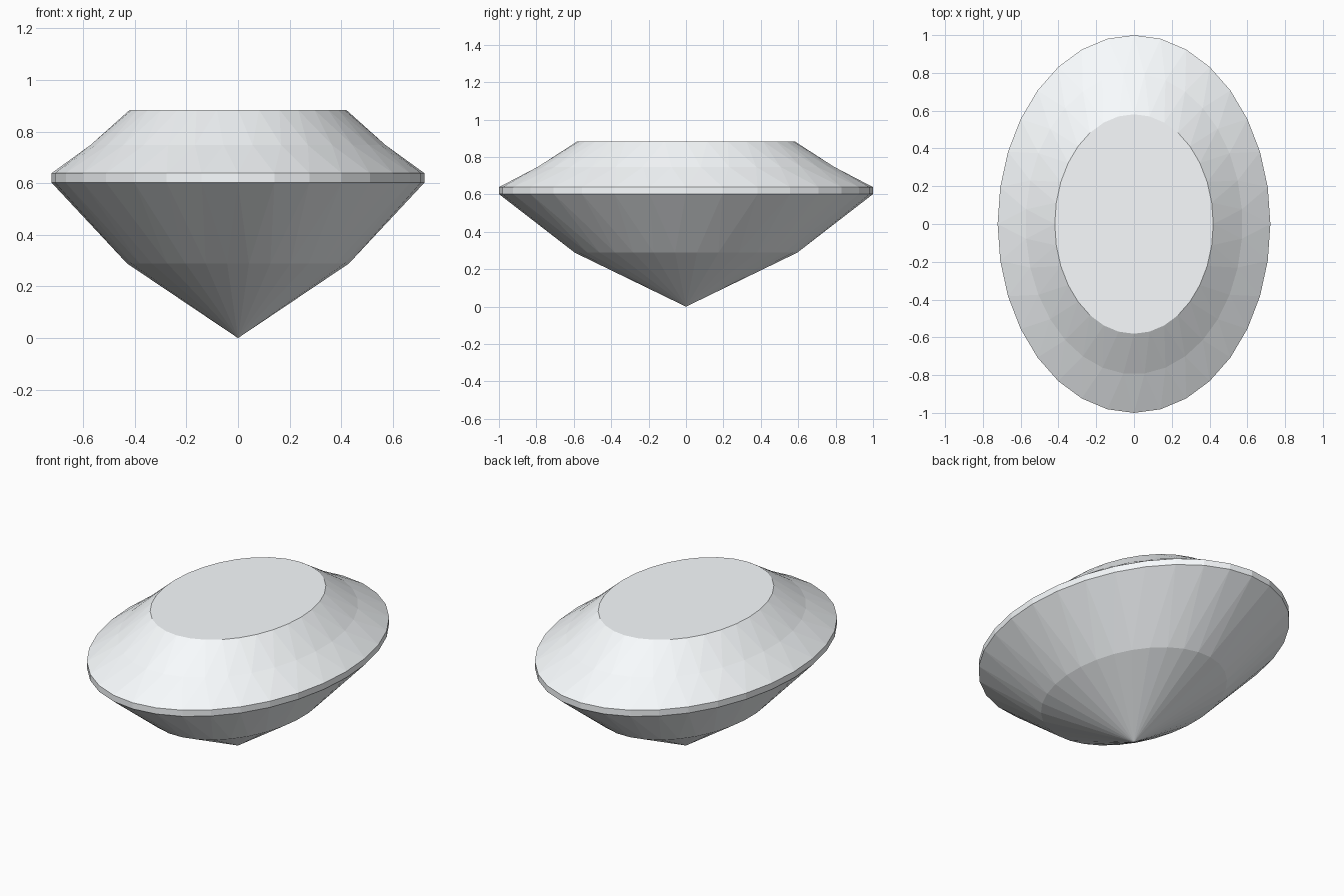
import bpy, bmesh
from math import sin, cos, tau

if "Cube" in bpy.data.objects:
    bpy.data.objects.remove(bpy.data.objects["Cube"])

SIDES = 32
RX, RY = 0.722, 1.0

# Profile above the point: (fraction of full width, height, turn in steps)
PROFILE = [(0.598, 0.289, 0.5),   # lower facet break
           (1.0, 0.602, 0),       # girdle bottom
           (1.0, 0.639, 0),       # girdle top
           (0.795, 0.748, 0.5),   # crown facet break
           (0.581, 0.884, 0)]     # table edge

bm = bmesh.new()


def ring(scale, z, turn):
    return [bm.verts.new((RX * scale * sin(tau * (i + turn) / SIDES),
                          -RY * scale * cos(tau * (i + turn) / SIDES), z))
            for i in range(SIDES)]


rings = [ring(*row) for row in PROFILE]
point = bm.verts.new((0, 0, 0))

# Facets: fan at the point, bands between rings, flat table on top
for i in range(SIDES):
    j = (i + 1) % SIDES
    bm.faces.new((point, rings[0][j], rings[0][i]))
    for k, (low, high) in enumerate(zip(rings, rings[1:])):
        if PROFILE[k][2] == PROFILE[k + 1][2]:
            bm.faces.new((low[i], low[j], high[j], high[i]))
        elif PROFILE[k][2] < PROFILE[k + 1][2]:
            # interlocking triangles, upper ring half a step ahead
            bm.faces.new((low[i], low[j], high[i]))
            bm.faces.new((low[j], high[j], high[i]))
        else:
            # interlocking triangles, lower ring half a step ahead
            bm.faces.new((low[i], high[j], high[i]))
            bm.faces.new((low[i], low[j], high[j]))
bm.faces.new(rings[-1])
bmesh.ops.recalc_face_normals(bm, faces=bm.faces[:])

mesh = bpy.data.meshes.new("oval_gem")
bm.to_mesh(mesh)
bm.free()
bpy.context.collection.objects.link(bpy.data.objects.new("oval_gem", mesh))

# Pale icy white stone
stone = bpy.data.materials.new("pale_stone")
stone.diffuse_color = (0.95, 0.98, 1.0, 1)
stone.use_nodes = True
stone.node_tree.nodes["Principled BSDF"].inputs["Base Color"].default_value = stone.diffuse_color
mesh.materials.append(stone)
